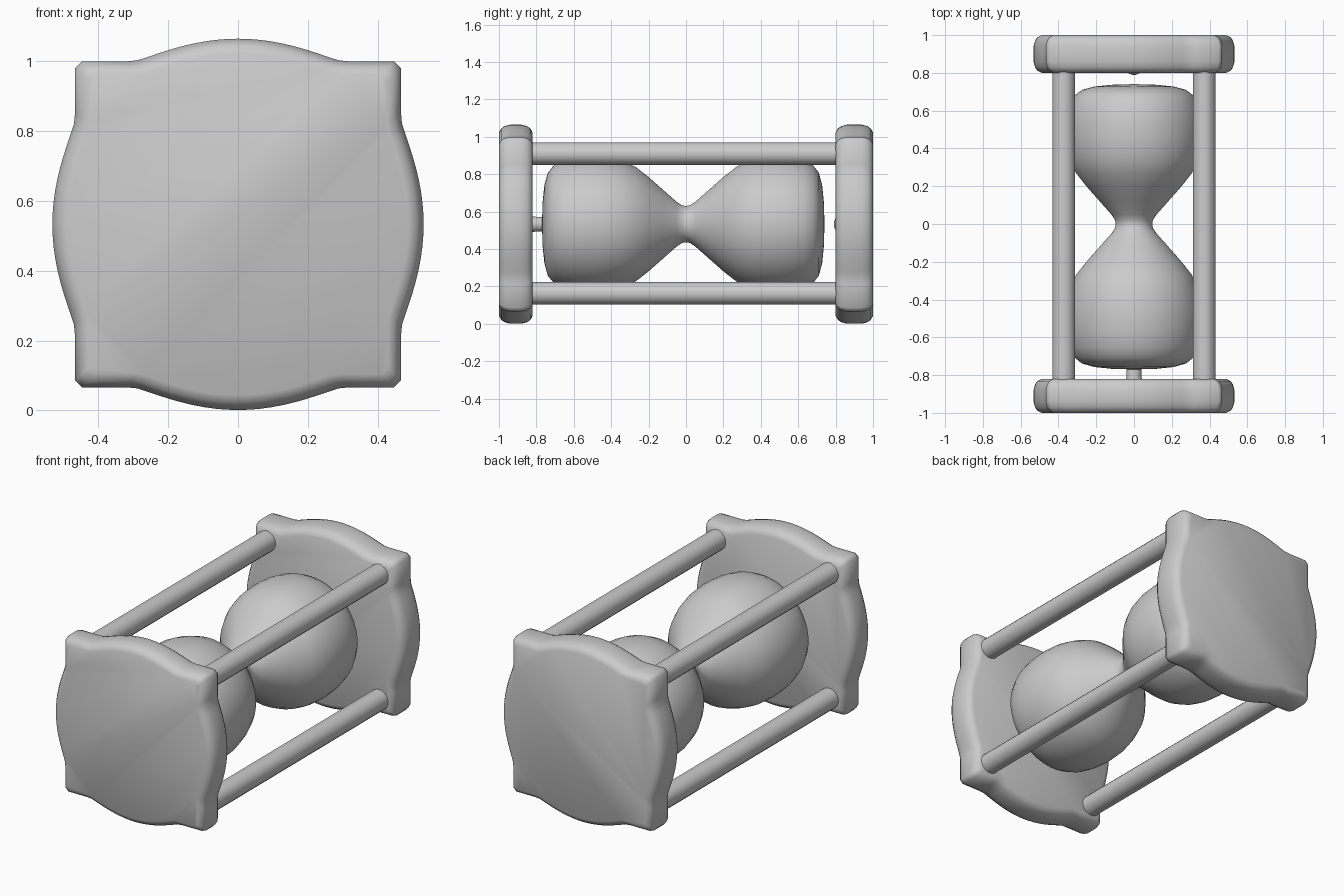
import bpy, bmesh, math

if "Cube" in bpy.data.objects:
    bpy.data.objects.remove(bpy.data.objects["Cube"])

CZ = 0.533  # height of the hourglass axis


def finish(name, rings, angle=40):
    """Skin a list of equal-length point rings, closing both ends."""
    bm = bmesh.new()
    loops = [[bm.verts.new(p) for p in ring] for ring in rings]
    n = len(loops[0])
    for a, b in zip(loops, loops[1:]):
        for i in range(n):
            j = (i + 1) % n
            bm.faces.new((a[i], a[j], b[j], b[i]))
    bm.faces.new(loops[0])
    bm.faces.new(loops[-1])
    bmesh.ops.recalc_face_normals(bm, faces=bm.faces[:])
    mesh = bpy.data.meshes.new(name)
    bm.to_mesh(mesh)
    bm.free()
    ob = bpy.data.objects.new(name, mesh)
    bpy.context.collection.objects.link(ob)
    bpy.ops.object.select_all(action='DESELECT')
    ob.select_set(True)
    bpy.context.view_layer.objects.active = ob
    bpy.ops.object.shade_smooth_by_angle(angle=math.radians(angle))
    return ob


def lathe(name, profile, x=0, z=CZ, sides=40, angle=40):
    """Turn (y, radius) points around an axis parallel to y."""
    ts = [math.tau * (i + 0.5) / sides for i in range(sides)]
    return finish(name, [[(x + r * math.cos(t), y, z + r * math.sin(t)) for t in ts]
                         for y, r in profile], angle)


# Square outline with a shallow bulge on every side and clipped corners
outline = []
for k in range(4):
    c, s = round(math.cos(k * math.pi / 2)), round(math.sin(k * math.pi / 2))
    us = [-0.447] + [-0.32 + 0.64 * i / 20 for i in range(21)] + [0.447]
    for u in us:
        v = 0.467 + 0.065 * max(0, 1 - (u / 0.3) ** 2) ** 1.2
        outline.append((v * c - u * s, v * s + u * c))


# End plates with rounded rims
def plate(name, y0, y1):
    edge = [(0, 0.92), (0.012, 0.962), (0.03, 0.985), (0.06, 1.0)]
    steps = [(y0 + d, k) for d, k in edge] + [(y1 - d, k) for d, k in reversed(edge)]
    finish(name, [[(x * k, y, CZ + z * k) for x, z in outline] for y, k in steps], 50)


plate("front_plate", -1.0, -0.82)
plate("back_plate", 0.80, 1.0)

# Four posts joining the plates
for side, x in (("left", -0.372), ("right", 0.372)):
    for level, z in (("lower", 0.163), ("upper", 0.91)):
        lathe(f"{level}_{side}_post", [(-0.85, 0.061), (0.84, 0.061)], x, z, 16)

# Glass bulbs joined at the neck
half = [(0.02, 0.1), (0.05, 0.12), (0.12, 0.182), (0.2, 0.253), (0.27, 0.308),
        (0.33, 0.337), (0.4, 0.354), (0.48, 0.36), (0.56, 0.355), (0.63, 0.34),
        (0.68, 0.315), (0.71, 0.277), (0.728, 0.21), (0.737, 0.12), (0.74, 0.02)]
front = [(-y * 1.04 if y > 0.3 else -y, r) for y, r in reversed(half)]
lathe("glass_bulbs", front + [(0, 0.098)] + half, angle=60)

# Small pegs on the inner plate faces
lathe("front_peg", [(-0.84, 0.045), (-0.80, 0.04), (-0.75, 0.04)], sides=16)
lathe("back_peg", [(0.82, 0.045), (0.80, 0.035), (0.79, 0.01)], sides=16)
